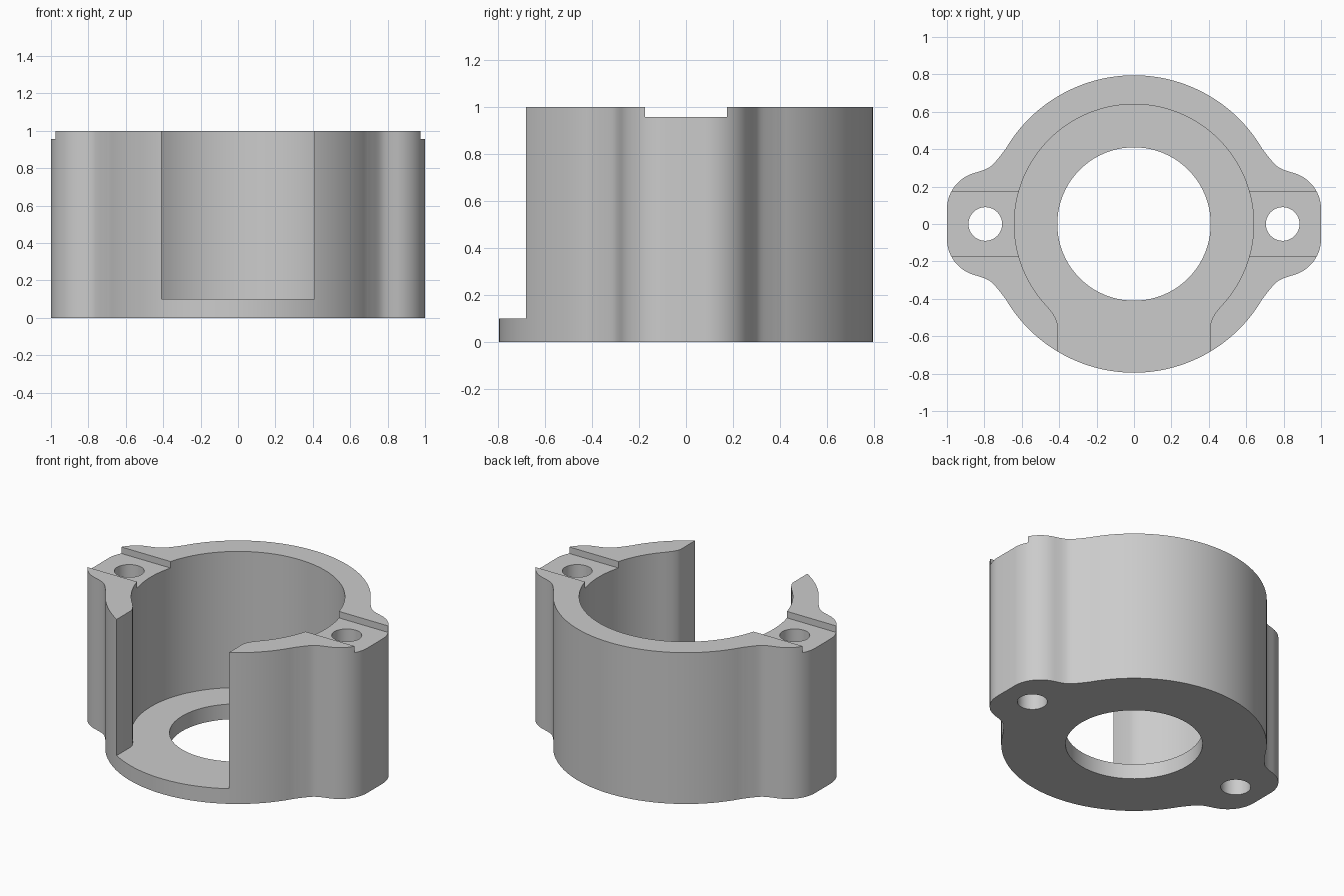
import bpy, bmesh
from math import cos, sin, pi, radians, atan2
from mathutils import Vector

cube = bpy.data.objects.get("Cube")
if cube:
    bpy.data.objects.remove(cube, do_unlink=True)

OUTER_R, POCKET_R, BORE_R = 0.795, 0.64, 0.41
HEIGHT, FLOOR = 1.0, 0.1
LUG_X, HOLE_R = 0.795, 0.09
SLOT_HALF, GROOVE_HALF, GROOVE_Z = 0.41, 0.175, 0.957

metal = bpy.data.materials.new("light grey")
metal.use_nodes = True
metal.diffuse_color = (0.6, 0.6, 0.6, 1)
metal.node_tree.nodes["Principled BSDF"].inputs["Base Color"].default_value = (0.6, 0.6, 0.6, 1)


def arc(r, start, end, n, cx=0.0, cy=0.0):
    return [(cx + r * cos(start + (end - start) * i / n),
             cy + r * sin(start + (end - start) * i / n)) for i in range(n + 1)]


def spline(points, steps=5):
    """Smooth curve through the inner points; the end points steer it."""
    p = [Vector(q) for q in points]
    out = []
    for a, b, c, d in zip(p, p[1:], p[2:], p[3:]):
        for i in range(steps):
            t = i / steps
            v = 0.5 * (2 * b + (c - a) * t + (2 * a - 5 * b + 4 * c - d) * t ** 2
                       + (3 * b - a - 3 * c + d) * t ** 3)
            out.append(tuple(v))
    return out


def prism(name, outline, z0, z1):
    bm = bmesh.new()
    face = bm.faces.new([bm.verts.new((x, y, z0)) for x, y in outline])
    up = bmesh.ops.extrude_face_region(bm, geom=[face])["geom"]
    bmesh.ops.translate(bm, vec=(0, 0, z1 - z0),
                        verts=[g for g in up if isinstance(g, bmesh.types.BMVert)])
    bmesh.ops.recalc_face_normals(bm, faces=bm.faces)
    mesh = bpy.data.meshes.new(name)
    bm.to_mesh(mesh)
    bm.free()
    obj = bpy.data.objects.new(name, mesh)
    bpy.context.collection.objects.link(obj)
    mesh.materials.append(metal)
    return obj


def cut(target, cutter):
    cutter.hide_render = True
    mod = target.modifiers.new(cutter.name, "BOOLEAN")
    mod.operation, mod.solver, mod.object = "DIFFERENCE", "EXACT", cutter
    bpy.context.view_layer.objects.active = target
    bpy.ops.object.modifier_apply(modifier=mod.name)
    bpy.data.objects.remove(cutter, do_unlink=True)


# One quarter of the outline: rounded lug, hollow blend, main ring
corner = arc(0.2, 0, radians(72), 14, 0.8, 0.08)
blend = spline([corner[-2], corner[-1], (0.80, 0.29), (0.76, 0.313),
                (0.72, 0.358), (0.688, 0.4), (0.66, 0.443)])
ring = arc(OUTER_R, atan2(0.4, 0.688), pi / 2, 30)
quarter = corner + blend + ring
half = quarter + [(-x, y) for x, y in reversed(quarter[:-1])]
outline = half + [(x, -y) for x, y in reversed(half)]
housing = prism("clamp_housing", outline, 0, HEIGHT)

# Round pocket, open at the front through rounded wall ends
side = [(SLOT_HALF, -1), (SLOT_HALF, -0.53), (0.418, -0.505), (0.436, -0.475)]
start = atan2(-0.44, 0.465)
pocket = side + arc(POCKET_R, start, pi - start, 96) + [(-x, y) for x, y in reversed(side)]
cut(housing, prism("pocket_cutter", pocket, FLOOR, HEIGHT + 0.2))

# Bore in the floor
cut(housing, prism("bore_cutter", arc(BORE_R, 0, 2 * pi, 80)[:-1], -0.2, FLOOR + 0.2))

# Shallow groove and bolt hole in each lug
for s in (-1, 1):
    groove = [(s * x, y) for x, y in ((0.45, -GROOVE_HALF), (1.2, -GROOVE_HALF),
                                      (1.2, GROOVE_HALF), (0.45, GROOVE_HALF))]
    cut(housing, prism("groove_cutter", groove, GROOVE_Z, HEIGHT + 0.2))
    hole = arc(HOLE_R, 0, 2 * pi, 40, s * LUG_X)[:-1]
    cut(housing, prism("hole_cutter", hole, -0.2, HEIGHT + 0.2))

bpy.ops.object.select_all(action="DESELECT")
housing.select_set(True)
bpy.context.view_layer.objects.active = housing
bpy.ops.object.shade_smooth_by_angle(angle=radians(30))
